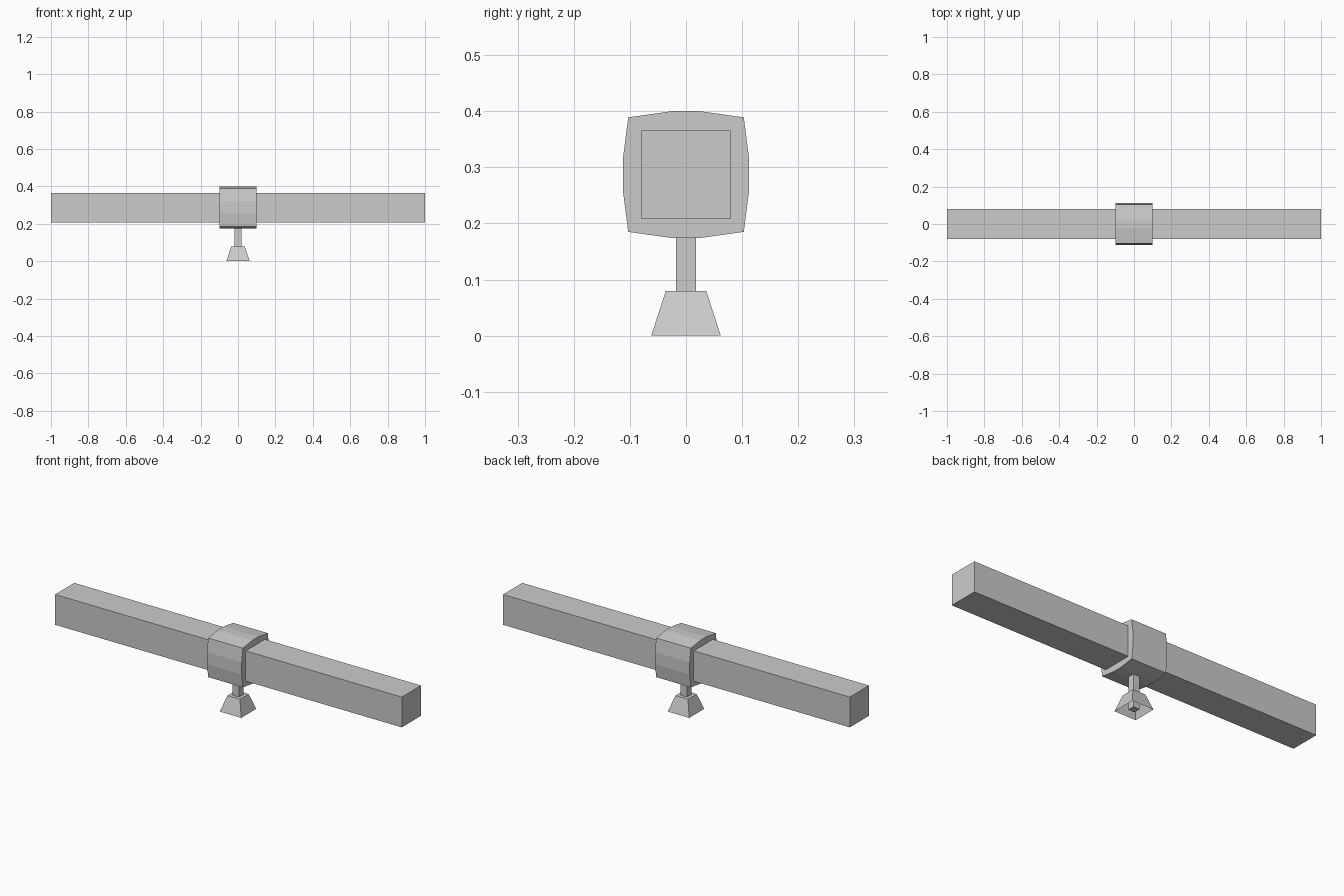
import bpy, bmesh

if "Cube" in bpy.data.objects:
    bpy.data.objects.remove(bpy.data.objects["Cube"])


def make_object(name, bm):
    bmesh.ops.recalc_face_normals(bm, faces=bm.faces)
    mesh = bpy.data.meshes.new(name)
    bm.to_mesh(mesh)
    bm.free()
    obj = bpy.data.objects.new(name, mesh)
    bpy.context.collection.objects.link(obj)
    return obj


def square_tower(name, levels, cap_bottom=True):
    """Stack square rings given as (half x, half y, z)."""
    bm = bmesh.new()
    rings = [[bm.verts.new((sx * hx, sy * hy, z))
              for sx, sy in ((-1, -1), (1, -1), (1, 1), (-1, 1))]
             for hx, hy, z in levels]
    for a, b in zip(rings, rings[1:]):
        for i in range(4):
            j = (i + 1) % 4
            bm.faces.new((a[i], a[j], b[j], b[i]))
    bm.faces.new(rings[-1])
    if cap_bottom:
        bm.faces.new(rings[0])
    return make_object(name, bm)


# Long square beam
square_tower("beam", [(1.0, 0.079, 0.208), (1.0, 0.079, 0.366)])

# Bulged collar: quarter profile mirrored around the beam centre
quarter = [(0.112, 0.032), (0.103, 0.102), (0.025, 0.113)]
half = quarter + [(-y, z) for y, z in reversed(quarter)]
profile = half + [(-y, -z) for y, z in half]
bm = bmesh.new()
face = bm.faces.new([bm.verts.new((-0.1, y, 0.287 + z)) for y, z in profile])
ext = bmesh.ops.extrude_face_region(bm, geom=[face], use_keep_orig=True)
moved = [g for g in ext["geom"] if isinstance(g, bmesh.types.BMVert)]
bmesh.ops.translate(bm, verts=moved, vec=(0.2, 0, 0))
make_object("collar", bm)

# Post running down through the hollow foot
square_tower("post", [(0.018, 0.018, 0.005), (0.018, 0.018, 0.18)])

# Flared foot, open underneath
square_tower("foot", [(0.062, 0.062, 0.0), (0.036, 0.036, 0.08)], cap_bottom=False)
